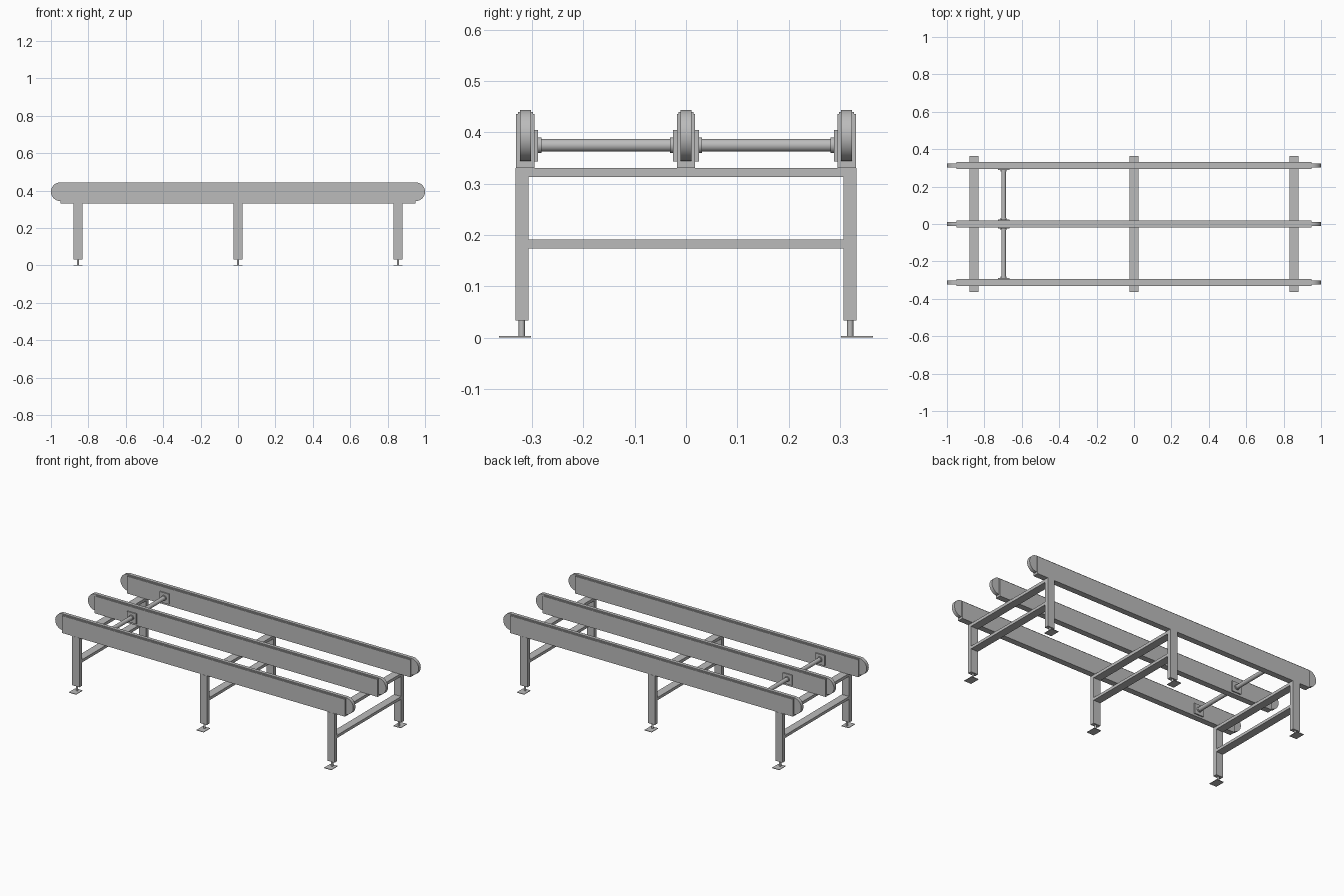
import bpy, bmesh, math
from mathutils import Matrix

cube = bpy.data.objects.get("Cube")
if cube:
    bpy.data.objects.remove(cube, do_unlink=True)

metal = bpy.data.materials.new("grey_metal")
metal.use_nodes = True
GREY = (0.5, 0.5, 0.5, 1)
metal.diffuse_color = GREY
metal.node_tree.nodes["Principled BSDF"].inputs["Base Color"].default_value = GREY


def finish(name, bm, smooth=False):
    bmesh.ops.recalc_face_normals(bm, faces=bm.faces)
    mesh = bpy.data.meshes.new(name)
    bm.to_mesh(mesh)
    bm.free()
    mesh.materials.append(metal)
    obj = bpy.data.objects.new(name, mesh)
    bpy.context.collection.objects.link(obj)
    if smooth:
        bpy.ops.object.select_all(action="DESELECT")
        obj.select_set(True)
        bpy.context.view_layer.objects.active = obj
        bpy.ops.object.shade_smooth_by_angle(angle=math.radians(30))
    return obj


def box(name, x, y, z):
    """Box from (min, max) pairs."""
    bm = bmesh.new()
    centre = [(a + b) / 2 for a, b in (x, y, z)]
    size = [b - a for a, b in (x, y, z)]
    bmesh.ops.create_cube(bm, size=1, matrix=Matrix.Translation(centre) @ Matrix.Diagonal((*size, 1)))
    return finish(name, bm)


def cylinder(name, centre, radius, length, axis="Z"):
    bm = bmesh.new()
    turn = Matrix.Rotation(math.pi / 2, 4, "X") if axis == "Y" else Matrix()
    bmesh.ops.create_cone(bm, cap_ends=True, segments=32, radius1=radius, radius2=radius,
                          depth=length, matrix=Matrix.Translation(centre) @ turn)
    return finish(name, bm, True)


def prism(name, points, offset, smooth=False):
    """Extrude a closed outline of 3D points along an offset."""
    bm = bmesh.new()
    face = bm.faces.new([bm.verts.new(p) for p in points])
    new = bmesh.ops.extrude_face_region(bm, geom=[face])["geom"]
    bmesh.ops.translate(bm, vec=offset, verts=[v for v in new if isinstance(v, bmesh.types.BMVert)])
    return finish(name, bm, smooth)


RAIL_Y = 0.313
RAIL_END = 0.95
RAIL_BOTTOM = 0.331
SHAFT_X, SHAFT_Z = -0.697, 0.375

# Conveyor rails: a stepped frame with a belt looped round both ends
for label, y in (("right", -RAIL_Y), ("middle", 0), ("left", RAIL_Y)):
    half = [(0.018, RAIL_BOTTOM), (0.018, 0.436), (0.0145, 0.436), (0.0145, 0.44)]
    outline = half + [(-w, z) for w, z in reversed(half)]
    prism(f"{label}_rail_frame", [(-RAIL_END, y + w, z) for w, z in outline], (2 * RAIL_END, 0, 0))

    loop = []
    for side in (1, -1):
        for i in range(25):
            a = side * math.pi / 2 - math.pi * i / 24
            loop.append((side * RAIL_END + 0.05 * math.cos(a), y - 0.0105, 0.394 + 0.05 * math.sin(a)))
    prism(f"{label}_belt", loop, (0, 0.021, 0), True)

# Cross shafts with bearing plates and collars
for label, s in (("right", -1), ("left", 1)):
    cylinder(f"{label}_drive_shaft", (SHAFT_X, s * RAIL_Y / 2, SHAFT_Z), 0.0125, RAIL_Y - 0.04, "Y")
    for place, y, d in (("inner", s * 0.018, s), ("outer", s * (RAIL_Y - 0.018), -s)):
        box(f"{label}_{place}_bearing_plate", (SHAFT_X - 0.031, SHAFT_X + 0.031),
            sorted((y, y + d * 0.007)), (0.343, 0.405))
        cylinder(f"{label}_{place}_collar", (SHAFT_X, y + d * 0.01, SHAFT_Z), 0.0155, 0.007, "Y")

# Support frames: legs, adjustable feet and two crossbars
for label, x in (("right_end", -0.856), ("centre", 0), ("left_end", 0.856)):
    span = (x - 0.024, x + 0.024)
    for side, s in (("front", -1), ("back", 1)):
        box(f"{label}_{side}_leg", span, sorted((s * 0.307, s * 0.332)), (0.033, RAIL_BOTTOM))
        cylinder(f"{label}_{side}_foot_rod", (x, s * 0.32, 0.018), 0.006, 0.032)
        box(f"{label}_{side}_foot_plate", span, sorted((s * 0.302, s * 0.364)), (0, 0.003))
    for bar, z in (("upper", (0.313, RAIL_BOTTOM)), ("lower", (0.174, 0.191))):
        box(f"{label}_{bar}_crossbar", span, (-0.307, 0.307), z)
